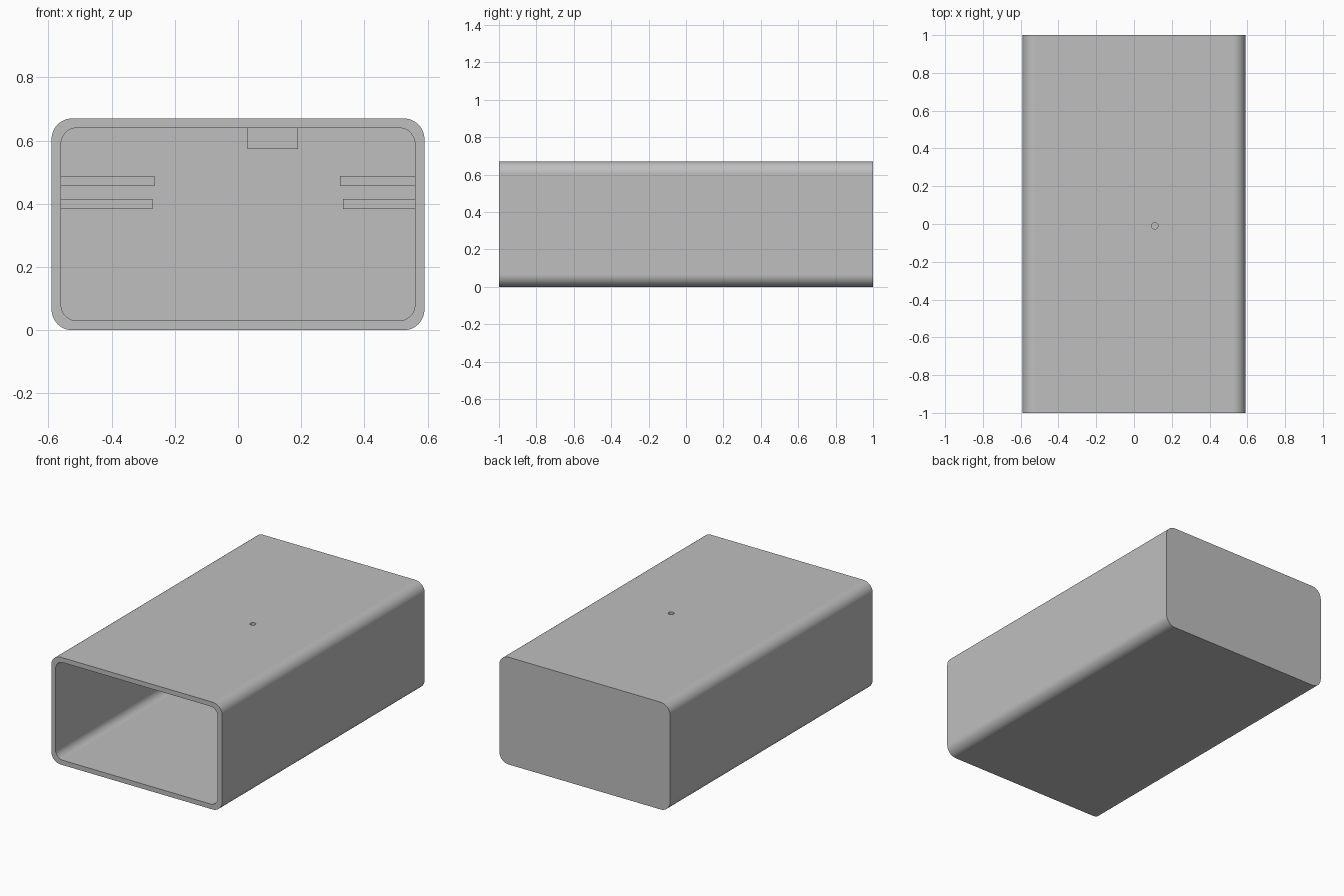
import bpy, bmesh
from math import sin, cos, pi

cube = bpy.data.objects.get("Cube")
if cube:
    bpy.data.objects.remove(cube, do_unlink=True)

# One plain grey for the whole model
grey = bpy.data.materials.new("light grey")
grey.use_nodes = True
colour = (0.52, 0.52, 0.52, 1)
grey.diffuse_color = colour
grey.node_tree.nodes["Principled BSDF"].inputs["Base Color"].default_value = colour

W, H, WALL = 0.59, 0.67, 0.03          # half width, height, wall thickness
BOSS_X, BOSS_Y = 0.11, -0.01


def finish(name, bm):
    bmesh.ops.recalc_face_normals(bm, faces=bm.faces)
    mesh = bpy.data.meshes.new(name)
    bm.to_mesh(mesh)
    bm.free()
    mesh.materials.append(grey)
    obj = bpy.data.objects.new(name, mesh)
    bpy.context.collection.objects.link(obj)
    return obj


def rounded_prism(name, half, z0, z1, r, y0, y1, steps=12):
    """Rounded rectangle in XZ, extruded along Y."""
    bm = bmesh.new()
    corners = [(half - r, z1 - r), (r - half, z1 - r),
               (r - half, z0 + r), (half - r, z0 + r)]
    ring = []
    for i, (cx, cz) in enumerate(corners):
        for s in range(steps + 1):
            a = (i + s / steps) * pi / 2
            ring.append(bm.verts.new((cx + r * cos(a), y0, cz + r * sin(a))))
    cap = bm.faces.new(ring)
    new = bmesh.ops.extrude_face_region(bm, geom=[cap], use_keep_orig=True)["geom"]
    moved = [v for v in new if isinstance(v, bmesh.types.BMVert)]
    bmesh.ops.translate(bm, verts=moved, vec=(0, y1 - y0, 0))
    return finish(name, bm)


def box(name, x, y, z):
    bm = bmesh.new()
    bmesh.ops.create_cube(bm, size=1)
    for v in bm.verts:
        v.co = [lo + (c + 0.5) * (hi - lo) for c, (lo, hi) in zip(v.co, (x, y, z))]
    return finish(name, bm)


def activate(obj):
    bpy.ops.object.select_all(action="DESELECT")
    obj.select_set(True)
    bpy.context.view_layer.objects.active = obj


def cut(obj, cutter):
    mod = obj.modifiers.new("cut", "BOOLEAN")
    mod.operation = "DIFFERENCE"
    mod.solver = "EXACT"
    mod.object = cutter
    activate(obj)
    bpy.ops.object.modifier_apply(modifier=mod.name)


# Case: rounded sleeve, open at the front and closed at the back
case = rounded_prism("case", W, 0, H, 0.065, -1, 1)
cavity = rounded_prism("cavity_cutter", W - WALL, WALL, H - WALL, 0.05, -1.1, 1 - WALL)
cut(case, cavity)

# Boss under the roof
boss = box("ceiling_boss", (BOSS_X - 0.08, BOSS_X + 0.08),
           (BOSS_Y - 0.08, BOSS_Y + 0.08), (0.573, H - WALL + 0.005))

# Small round hole down through the roof and the boss
bm = bmesh.new()
bmesh.ops.create_cone(bm, cap_ends=True, segments=32, radius1=0.017, radius2=0.017, depth=0.3)
bmesh.ops.translate(bm, verts=bm.verts, vec=(BOSS_X, BOSS_Y, H))
drill = finish("hole_cutter", bm)
for part in (case, boss):
    cut(part, drill)
for helper in (cavity, drill):
    bpy.data.objects.remove(helper, do_unlink=True)

# Smooth rounded edges, crisp rims
activate(case)
bpy.ops.object.shade_smooth_by_angle(angle=pi / 6)
weighted = case.modifiers.new("weighted normals", "WEIGHTED_NORMAL")
weighted.keep_sharp = True

# Two pairs of shelf rails on the inner side walls
inner = W - WALL + 0.005
for level, z, right_end, left_end in (("upper", 0.457, -0.265, 0.323),
                                      ("lower", 0.384, -0.27, 0.332)):
    box(level + "_right_rail", (-inner, right_end), (-0.4, 0.4), (z, z + 0.031))
    box(level + "_left_rail", (left_end, inner), (-0.4, 0.4), (z, z + 0.031))
